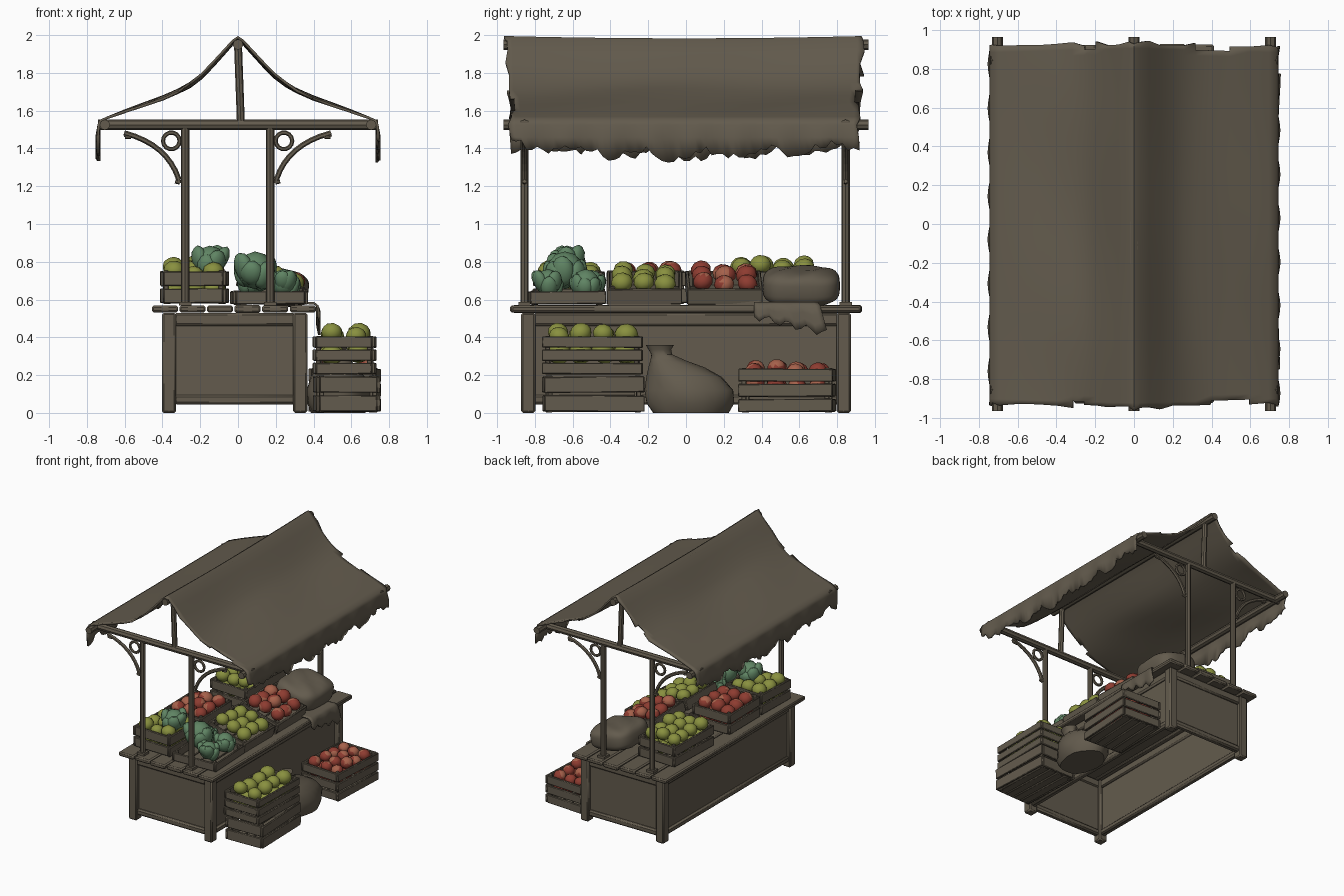
import bpy, bmesh, math, random
from mathutils import Matrix, Vector

if "Cube" in bpy.data.objects:
    bpy.data.objects.remove(bpy.data.objects["Cube"])
random.seed(4)
T, R, I = Matrix.Translation, Matrix.Rotation, Matrix.Identity(4)
U = random.uniform

def material(name, c):
    m = bpy.data.materials.new(name)
    m.diffuse_color = (*c, 1)
    m.use_nodes = True
    m.node_tree.nodes["Principled BSDF"].inputs["Base Color"].default_value = m.diffuse_color
    return m
WOOD = material("weathered_brown", (0.125, 0.105, 0.075))
LEAF = material("cabbage_green", (0.115, 0.23, 0.125))
LIME = material("apple_green", (0.25, 0.28, 0.05))
RED = material("apple_red", (0.27, 0.045, 0.03))
ORANGE = material("apple_blush", (0.38, 0.12, 0.07))

def finish(name, bm, mats=(WOOD,), bevel=0, smooth=35, thick=0):
    bmesh.ops.recalc_face_normals(bm, faces=bm.faces)
    me = bpy.data.meshes.new(name)
    bm.to_mesh(me)
    bm.free()
    ob = bpy.data.objects.new(name, me)
    bpy.context.collection.objects.link(ob)
    for m in mats:
        me.materials.append(m)
    bpy.ops.object.select_all(action='DESELECT')
    ob.select_set(True)
    bpy.context.view_layer.objects.active = ob
    bpy.ops.object.shade_smooth_by_angle(angle=math.radians(smooth))
    if thick:
        s = ob.modifiers.new("thickness", 'SOLIDIFY')
        s.thickness, s.offset = thick, -1
    if bevel:
        b = ob.modifiers.new("bevel", 'BEVEL')
        b.width, b.segments = bevel, 1
    return ob

def box(bm, c, s, M=I):
    bmesh.ops.create_cube(bm, size=1, matrix=M @ T(c) @ Matrix.Diagonal((*s, 1)))

def rod(bm, a, b, r, n=8):
    a, b = Vector(a), Vector(b)
    q = (b - a).to_track_quat('Z', 'Y').to_matrix().to_4x4()
    bmesh.ops.create_cone(bm, cap_ends=True, segments=n, radius1=r, radius2=r,
                          depth=(b - a).length, matrix=T((a + b) / 2) @ q)

def ball(bm, M, blush=False, sub=2):
    vs = bmesh.ops.create_icosphere(bm, subdivisions=sub, radius=1, matrix=M)["verts"]
    if blush:  # one cheek of the apple gets the second colour
        d = Vector((U(-1, 1), U(-1, 1), U(-.2, 1))).normalized()
        for f in {f for v in vs for f in v.link_faces}:
            f.normal_update()
            f.material_index = int(f.normal.dot(d) > 0.6)
    return vs

# table: legs, rails, panels, planks
bm = bmesh.new()
for x in (-0.365, 0.33):
    for y in (-0.835, 0.835):
        box(bm, (x, y, 0.265), (0.075, 0.075, 0.53))
finish("table_legs", bm, bevel=0.01)
bm = bmesh.new()
for z, h in ((0.495, 0.07), (0.07, 0.05)):
    for x in (-0.365, 0.33):
        box(bm, (x, 0, z), (0.05, 1.62, h))
    for y in (-0.835, 0.835):
        box(bm, (-0.018, y, z), (0.64, 0.05, h))
finish("table_rails", bm, bevel=0.012)
bm = bmesh.new()
for x in (-0.365, 0.325):
    box(bm, (x, 0, 0.28), (0.02, 1.62, 0.42))
for y in (-0.83, 0.83):
    box(bm, (-0.018, y, 0.28), (0.64, 0.02, 0.42))
finish("table_panels", bm)
bm = bmesh.new()
for i in range(6):
    w = 0.146
    box(bm, (-0.46 + w * (i + .5), U(-.008, .008), 0.55), (w - 0.008, 1.85, U(.034, .042)))
finish("tabletop_planks", bm, bevel=0.009)

# canopy frame: posts, cross beams, long beams, ridge
bm = bmesh.new()
for y in (-0.855, 0.845):
    for x in (-0.28, 0.17):
        rod(bm, (x, y, 0.56), (x, y, 1.51), 0.022)
        box(bm, (x, y, 0.578), (0.065, 0.065, 0.02))
    rod(bm, (0.015, y, 1.54), (0, y, 1.95), 0.021)
    rod(bm, (-0.74, y, 1.525), (0.74, y, 1.525), 0.028)
for x, z in ((-0.705, 1.525), (0.705, 1.525), (0, 1.95)):
    rod(bm, (x, -0.965, z), (x, 0.965, z), 0.028)
finish("canopy_frame", bm)

# scroll brackets: bent strip, curled tips and ring
def tube(bm, pts, r):
    for a, b in zip(pts, pts[1:]):
        d = (Vector(b) - Vector(a)) * 0.15
        rod(bm, Vector(a) - d, Vector(b) + d, r, 6)
bm = bmesh.new()
for y in (-0.855, 0.845):
    for px, s in ((-0.28, -1), (0.17, 1)):
        at = lambda x, z: (px + s * x, y, z)
        arc = []
        for i in range(9):
            t = i / 8
            x = 2 * t * (1 - t) * 0.06 + t * t * 0.28 + 0.035
            z = (1 - t)**2 * 1.24 + 2 * t * (1 - t) * 1.42 + t * t * 1.48
            arc.append(at(x, z))
        tube(bm, arc, 0.014)
        tube(bm, [at(.315, 1.48), at(.315, 1.462), at(.29, 1.46)], 0.011)
        tube(bm, [at(.04, 1.25), at(.03, 1.22), at(.05, 1.225)], 0.011)
        tube(bm, [at(.073 + .044 * math.cos(k * math.pi / 7), 1.44 + .044 * math.sin(k * math.pi / 7))
                  for k in range(15)], 0.011)
finish("scroll_brackets", bm)

# cloth canopy with ragged hanging edges
prof = [(0, 1.995), (.03, 1.975), (.08, 1.92), (.14, 1.855), (.2, 1.795), (.26, 1.75), (.32, 1.71),
        (.4, 1.675), (.5, 1.64), (.6, 1.605), (.7, 1.568), (.738, 1.55), (.748, 1.525), (.752, 1.46), (.752, 0)]
full = [(-x, z) for x, z in prof[:0:-1]] + prof
N = 64
rag = {s: [1.385 + .022 * math.sin(j * .55 + s) + U(-.022, .022) - .02 * math.cos((j / N - .5) * 6)
           for j in range(N + 1)] for s in (-1, 1)}
bm = bmesh.new()
grid = []
for x, z in full:
    jag = (U(-.012, .012), U(-.012, .012))
    row = []
    for j in range(N + 1):
        t = j / N * 2 - 1
        y = t * (0.945 - .03 * abs(x)) - .008
        y += jag[j == N] if j in (0, N) else 0
        zz = rag[1 if x > 0 else -1][j] if z == 0 else z
        wave = math.sin(t * 5 + x * 6) * .007 * math.sin(min(1, abs(x) / .7) * math.pi)
        dip = -.012 * (1 - t * t) if abs(x) < .3 else 0
        flutter = .007 * math.sin(j * .8) if z < 1.5 else 0
        row.append(bm.verts.new((x * .995 + flutter, y, zz + wave + dip)))
    grid.append(row)
torn = {(9, N - 1), (20, N - 1), (22, 0), (21, 0), (8, 0), (21, N - 1)}
for i in range(len(grid) - 1):
    for j in range(N):
        if (i, j) not in torn:
            bm.faces.new((grid[i][j], grid[i + 1][j], grid[i + 1][j + 1], grid[i][j + 1]))
finish("canopy_cloth", bm, thick=0.014, smooth=50)

# slatted crates, optionally full of apples
def crate(name, c, s, slats, rz=0, tilt=0, fruit=None, r=0.056, top=0.0, layers=2):
    M = T(c) @ R(math.radians(rz), 4, 'Z') @ R(math.radians(tilt), 4, 'Y')
    sx, sy, h = s
    bm = bmesh.new()
    pitch = h / slats
    for k in range(slats):
        z, sh = pitch * (k + .5), pitch * 0.84
        for sg in (-1, 1):
            W = M @ R(U(-.012, .012), 4, 'X')
            box(bm, (sg * (sx / 2 - .009), 0, z), (.018, sy, sh), W)
            box(bm, (0, sg * (sy / 2 - .009), z), (sx - .037, .018, sh), M @ R(U(-.012, .012), 4, 'Y'))
    for ax in (-1, 1):
        for ay in (-1, 1):
            box(bm, (ax * (sx / 2 - .03), ay * (sy / 2 - .03), h / 2), (.026, .026, h * .98), M)
    for k in range(4):
        box(bm, ((k - 1.5) * (sx - .04) / 4, 0, .012), ((sx - .04) / 4 - .008, sy - .03, .016), M)
    finish(name + "_crate", bm, bevel=0.004)
    if not fruit:
        return
    bm = bmesh.new()
    nx, ny = max(2, round((sx - .05) / (2 * r))), max(2, round((sy - .05) / (2 * r)))
    for l in range(layers):
        for i in range(nx):
            for j in range(ny):
                p = (((i + .5) / nx - .5) * (sx - .05) + U(-.008, .008),
                     ((j + .5) / ny - .5) * (sy - .05) + U(-.008, .008),
                     h + top - r * .3 - l * r * 1.6 + U(-.01, .018))
                q = r * U(.92, 1.06)
                ball(bm, M @ T(p) @ R(U(-.5, .5), 4, 'X') @ Matrix.Diagonal((q, q, q * .9, 1)), len(fruit) > 1)
    finish(name + "_apples", bm, fruit)

reds, greens = (RED, ORANGE), (LIME,)
# display row tilted to the customer, and the row behind
crate("front_green", (.165, -.22, .615), (.36, .4, .1), 1, 0, 16, greens, top=.02, layers=1)
crate("front_red", (.165, .2, .615), (.36, .4, .1), 1, 2, 16, reds, top=.02, layers=1)
crate("cabbage_tray", (.165, -.63, .57), (.4, .4, .08), 1, 2)
crate("back_left_green", (-.23, -.62, .575), (.35, .37, .18), 2, -2, 0, greens)
crate("back_red", (-.23, -.2, .575), (.35, .41, .18), 2, 1, 0, reds)
crate("back_green", (-.23, .46, .575), (.35, .5, .18), 2, -2, 0, greens, top=.03)
# supports under the tilted crates
bm = bmesh.new()
for y in (-.22, .2):
    box(bm, (.02, y, .605), (.05, .38, .07))
    box(bm, (.32, y, .58), (.04, .38, .03))
finish("crate_risers", bm)
# crates on the ground
crate("ground_lower", (.575, -.49, 0), (.34, .53, .2), 2, 2)
crate("ground_upper", (.565, -.495, .2), (.33, .53, .21), 3, -1, 0, greens, r=.06, top=.02)
crate("ground_red", (.565, .535, 0), (.36, .5, .24), 3, -3, 0, reds, r=.05)

# cabbages: core wrapped in cupped leaves
bm = bmesh.new()
for x, y, z, r in ((.09, -.64, .755, .105), (.24, -.73, .69, .075), (.25, -.53, .69, .075),
                   (.07, -.5, .69, .07), (-.15, -.63, .80, .09)):
    M = T((x, y, z))
    ball(bm, M @ Matrix.Scale(r * .95, 4))
    for k in range(7):
        L = M @ R(k * math.tau / 7 + U(-.2, .2), 4, 'Z') @ T((r * .68, 0, U(-.35, .25) * r)) @ R(U(.1, .5), 4, 'Y')
        ball(bm, L @ Matrix.Diagonal((r * .42, r * .6, r * U(.65, .85), 1)))
finish("cabbages", bm, (LEAF,))

# tied sack on the ground, built from rings
bm = bmesh.new()
rings = []
for z, r, cy in ((0, .2, .02), (.05, .232, .02), (.12, .235, .02), (.19, .2, -.005), (.24, .15, -.05),
                 (.28, .09, -.1), (.31, .055, -.13), (.335, .06, -.14), (.36, .075, -.14)):
    rings.append([bm.verts.new((.53 + .72 * r * math.cos(a) * w, cy + r * math.sin(a) * w, z))
                  for k in range(20) for a in (k * math.tau / 20,) for w in (1 + .03 * math.sin(5 * a + z * 20),)])
for A, B in zip(rings, rings[1:]):
    for k in range(20):
        bm.faces.new((A[k], A[k - 1], B[k - 1], B[k]))
bm.faces.new(rings[0])
bm.faces.new(rings[-1])
finish("ground_sack", bm, smooth=50)

# plump sack on the table
bm = bmesh.new()
M = T((.19, .61, .672)) @ R(math.radians(10), 4, 'Y')
for v in ball(bm, I, sub=4):
    p = [math.copysign(abs(c) ** .6, c) for c in v.co]
    dent = 1 - .1 * math.sin(7 * p[1] + 4 * p[0]) * abs(p[2]) * .6
    v.co = M @ Vector((.185 * p[0], .205 * p[1], .095 * p[2] * dent))
finish("table_sack", bm, smooth=60)

# cloth hanging over the table edge
bm = bmesh.new()
rows = []
for u, (x, z) in enumerate(((.2, .588), (.32, .588), (.405, .586), (.425, .57), (.43, .52), (.432, .47), (.432, .42))):
    row = []
    for j in range(15):
        t = j / 14
        drop = (.09 * (1 - t) - .02 * math.sin(j * 1.7)) * max(0, u - 3) / 3
        row.append(bm.verts.new((x + .006 * math.sin(j * 1.1) * (u > 3), .36 + .35 * t + .012 * (u - 3) * t, z + drop)))
    rows.append(row)
for A, B in zip(rows, rows[1:]):
    for j in range(14):
        bm.faces.new((A[j], B[j], B[j + 1], A[j + 1]))
finish("hanging_cloth", bm, thick=0.012, smooth=50)
